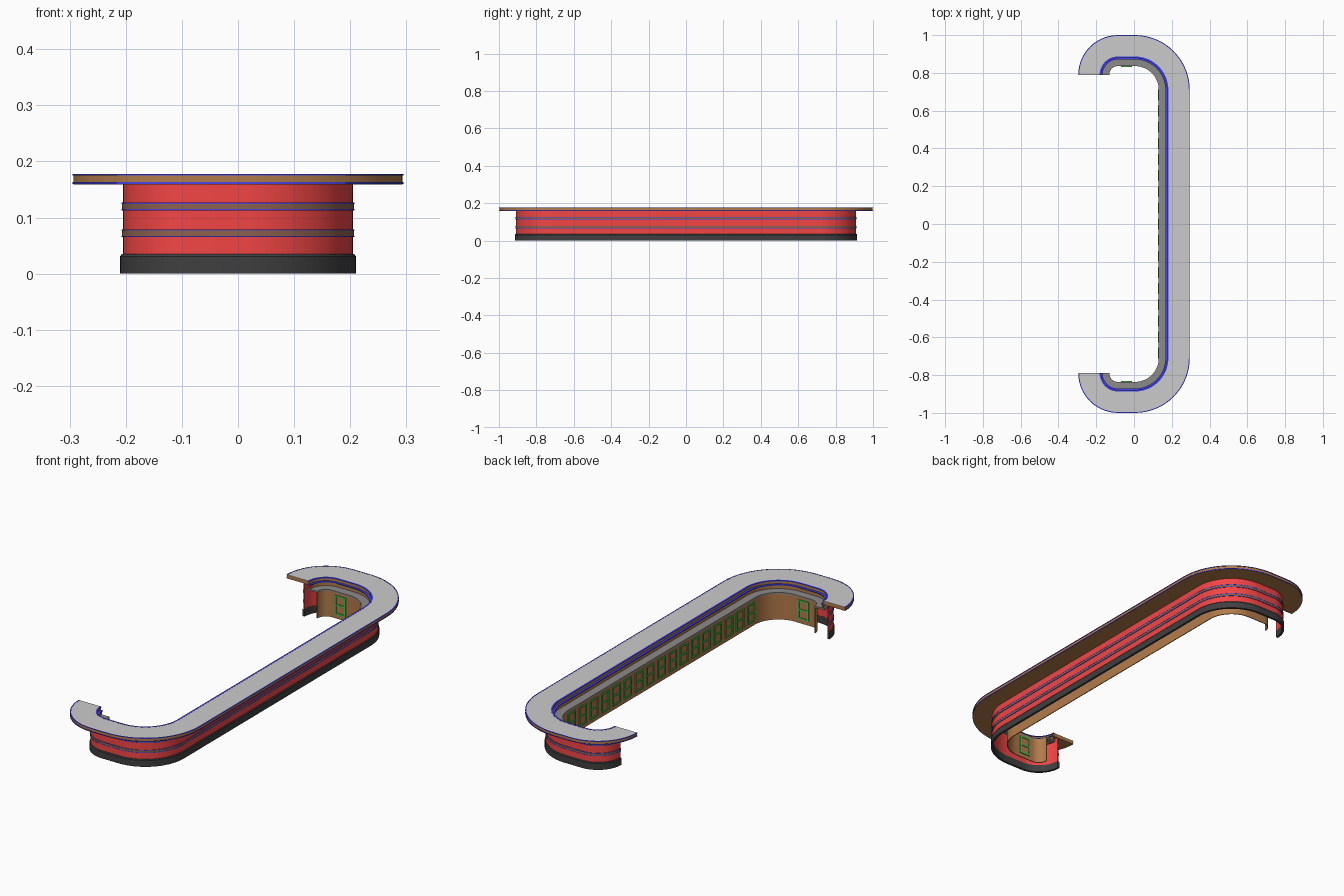
import bpy, bmesh
from math import sin, cos, pi

if "Cube" in bpy.data.objects:
    bpy.data.objects.remove(bpy.data.objects["Cube"])


def material(name, r, g, b):
    m = bpy.data.materials.new(name)
    m.diffuse_color = (r, g, b, 1)
    m.use_nodes = True
    m.node_tree.nodes["Principled BSDF"].inputs["Base Color"].default_value = m.diffuse_color
    return m


RED = material("red_panel", 0.9, 0.06, 0.06)
BROWN = material("brown_wood", 0.45, 0.2, 0.07)
DARK = material("dark_wood", 0.27, 0.12, 0.07)
BLUE = material("blue_trim", 0.06, 0.06, 0.85)
BLACK = material("black_base", 0.05, 0.05, 0.05)
GREEN = material("green_frame", 0.05, 0.6, 0.08)
CHARCOAL = material("charcoal", 0.27, 0.26, 0.25)


def path(d):
    """C-shaped plan, inset by d from the outer counter edge."""
    half = []
    for cx, cy, r, a0, a1, n in ((-0.085, 0.79, 0.21, pi, pi / 2, 14),
                                 (0.005, 0.71, 0.29, pi / 2, 0, 18)):
        for i in range(n + 1):
            a = a0 + (a1 - a0) * i / n
            half.append((cx + (r - d) * cos(a), cy + (r - d) * sin(a)))
    return half + [(x, -y) for x, y in reversed(half)]


def finish(bm, name, mat, smooth=True):
    bmesh.ops.recalc_face_normals(bm, faces=bm.faces)
    me = bpy.data.meshes.new(name)
    bm.to_mesh(me)
    bm.free()
    ob = bpy.data.objects.new(name, me)
    bpy.context.collection.objects.link(ob)
    if mat:
        me.materials.append(mat)
    if smooth:
        bpy.ops.object.select_all(action='DESELECT')
        ob.select_set(True)
        bpy.context.view_layer.objects.active = ob
        bpy.ops.object.shade_smooth_by_angle(angle=0.5)
    return ob


def sweep(name, profile, mat):
    """Sweep a closed (inset, z) profile along the plan."""
    bm = bmesh.new()
    rails = [[bm.verts.new((x, y, z)) for x, y in path(d)] for d, z in profile]
    k = len(rails)
    for j in range(k):
        a, b = rails[j], rails[(j + 1) % k]
        for i in range(len(a) - 1):
            bm.faces.new((a[i], a[i + 1], b[i + 1], b[i]))
    for end in (0, -1):
        bm.faces.new([r[end] for r in rails])
    return finish(bm, name, mat)


def strip(name, d0, d1, z0, z1, mat):
    return sweep(name, [(d0, z0), (d1, z0), (d1, z1), (d0, z1)], mat)


# Counter slab with pale surface and trims
strip("counter_slab", 0.002, 0.118, 0.159, 0.175, BROWN)
strip("counter_surface", 0.004, 0.114, 0.175, 0.177, None)
strip("outer_top_trim", 0.0, 0.005, 0.1745, 0.1775, BLUE)
strip("outer_bottom_trim", 0.0, 0.004, 0.16, 0.1635, BLUE)
strip("inner_top_trim", 0.113, 0.121, 0.1735, 0.1775, BLUE)
strip("inner_bottom_trim", 0.115, 0.129, 0.157, 0.161, BLUE)

# Front panel and rounded base
strip("front_panel", 0.09, 0.095, 0.03, 0.16, RED)
sweep("base", [(0.085, 0), (0.085, 0.031), (0.088, 0.035),
               (0.096, 0.035), (0.096, 0)], BLACK)

# Decorative bands with blue edges
for n, z in enumerate((0.065, 0.113)):
    strip(f"band_{n}", 0.088, 0.092, z, z + 0.014, DARK)
    for side, dz in (("lower", 0), ("upper", 0.0115)):
        strip(f"band_{n}_{side}_edge", 0.0872, 0.092, z + dz, z + dz + 0.0025, BLUE)

# Rear work shelf, riser and back wall
strip("shelf_riser", 0.120, 0.124, 0.138, 0.159, BROWN)
strip("work_shelf", 0.112, 0.164, 0.132, 0.140, CHARCOAL)
strip("back_wall", 0.160, 0.164, 0.01, 0.134, BROWN)


# Green cupboard frames on the inner wall
def frame(name, x, y, along_x):
    bm = bmesh.new()
    w, z0, z1, t = 0.058, 0.030, 0.122, 0.007
    zm = (z0 + z1) / 2
    bars = [(s * (w - t) / 2, zm, t, z1 - z0) for s in (-1, 1)]
    bars += [(0, z, w - 2 * t, t) for z in (z0 + t / 2, zm, z1 - t / 2)]
    for u, z, su, sz in bars:
        v = bmesh.ops.create_cube(bm, size=1)["verts"]
        size = (su, 0.005, sz) if along_x else (0.005, su, sz)
        pos = (x + u, y, z) if along_x else (x, y + u, z)
        bmesh.ops.scale(bm, vec=size, verts=v)
        bmesh.ops.translate(bm, vec=pos, verts=v)
    finish(bm, name, GREEN, False)


for i in range(17):
    frame(f"cupboard_frame_{i}", 0.130, (i - 8) * 0.0854, False)
for name, s in (("front", -1), ("rear", 1)):
    frame(f"{name}_end_frame", -0.04, s * 0.835, True)
